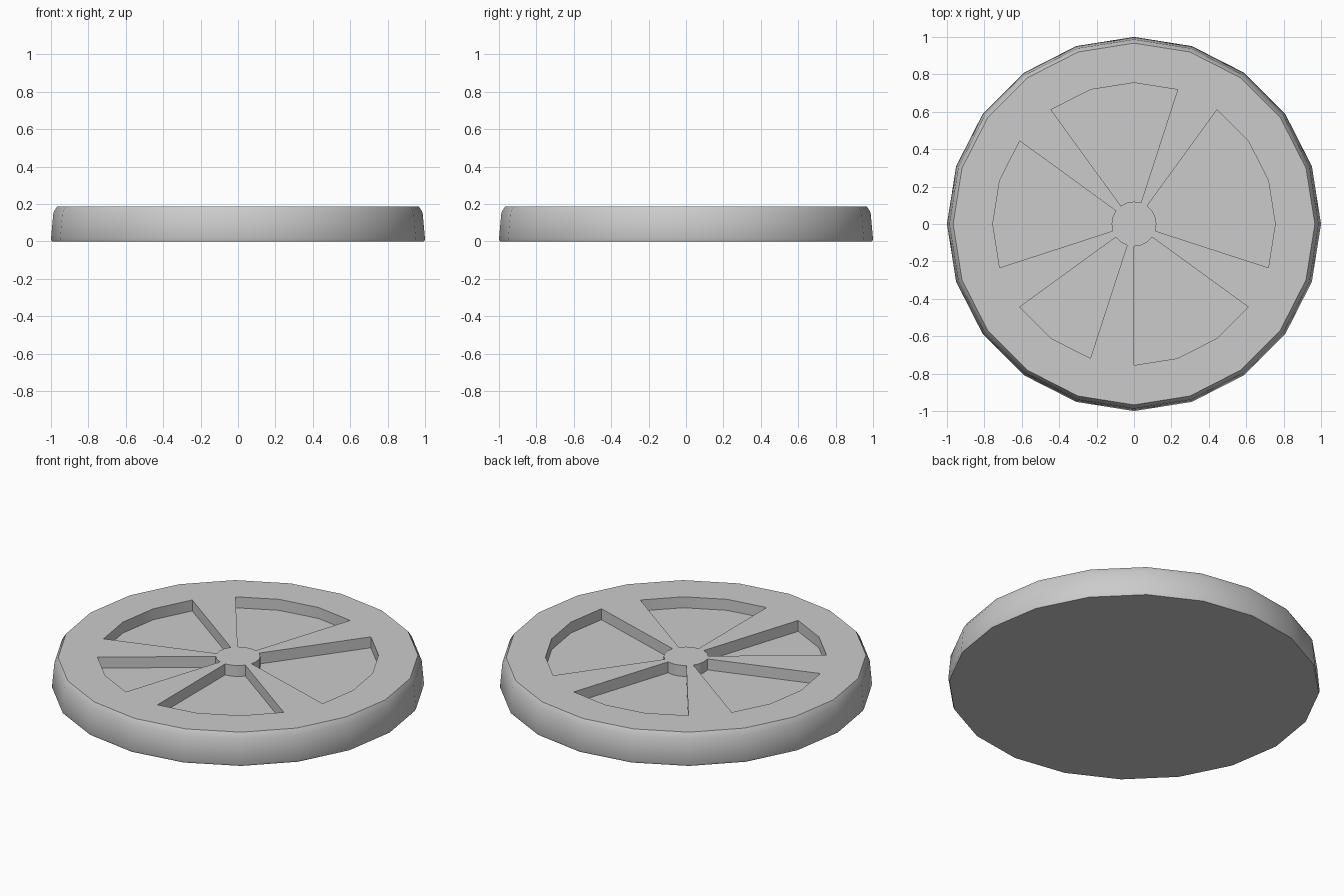
import bpy, bmesh, math

if "Cube" in bpy.data.objects:
    bpy.data.objects.remove(bpy.data.objects["Cube"])

SIDES = 20
STEP = 2 * math.pi / SIDES

# Profile from bottom rim, up the tapered side, over the chamfer, to the hub
PROFILE = [(0.995, 0.0), (1.0, 0.012), (0.987, 0.155), (0.967, 0.187),
           (0.755, 0.187), (0.12, 0.187)]
POCKET_RING = 4          # band between the last two rings
POCKET_DEPTH = 0.065
SPOKES = {3, 7, 11, 14, 18}   # 18-degree sectors left at full height

bm = bmesh.new()
rings = [[bm.verts.new((r * math.cos(i * STEP), r * math.sin(i * STEP), z))
          for i in range(SIDES)] for r, z in PROFILE]

# Disc shell: bands between rings, then base and hub caps
pocket_faces = []
for k in range(len(rings) - 1):
    for i in range(SIDES):
        j = (i + 1) % SIDES
        f = bm.faces.new((rings[k][i], rings[k][j], rings[k + 1][j], rings[k + 1][i]))
        if k == POCKET_RING and i not in SPOKES:
            pocket_faces.append(f)
bm.faces.new(rings[0][::-1])
bm.faces.new(rings[-1])

# Sink the wedge-shaped pockets between the spokes
result = bmesh.ops.extrude_face_region(bm, geom=pocket_faces)
floor = [v for v in result["geom"] if isinstance(v, bmesh.types.BMVert)]
bmesh.ops.translate(bm, verts=floor, vec=(0, 0, -POCKET_DEPTH))
leftover = [f for f in pocket_faces if f.is_valid]
if leftover:
    bmesh.ops.delete(bm, geom=leftover, context='FACES')
bmesh.ops.recalc_face_normals(bm, faces=bm.faces[:])

mesh = bpy.data.meshes.new("wheel_disc")
bm.to_mesh(mesh)
bm.free()
disc = bpy.data.objects.new("wheel_disc", mesh)
bpy.context.collection.objects.link(disc)

# Smooth rim, crisp pocket edges
bpy.context.view_layer.objects.active = disc
disc.select_set(True)
bpy.ops.object.shade_smooth_by_angle(angle=math.radians(30))
